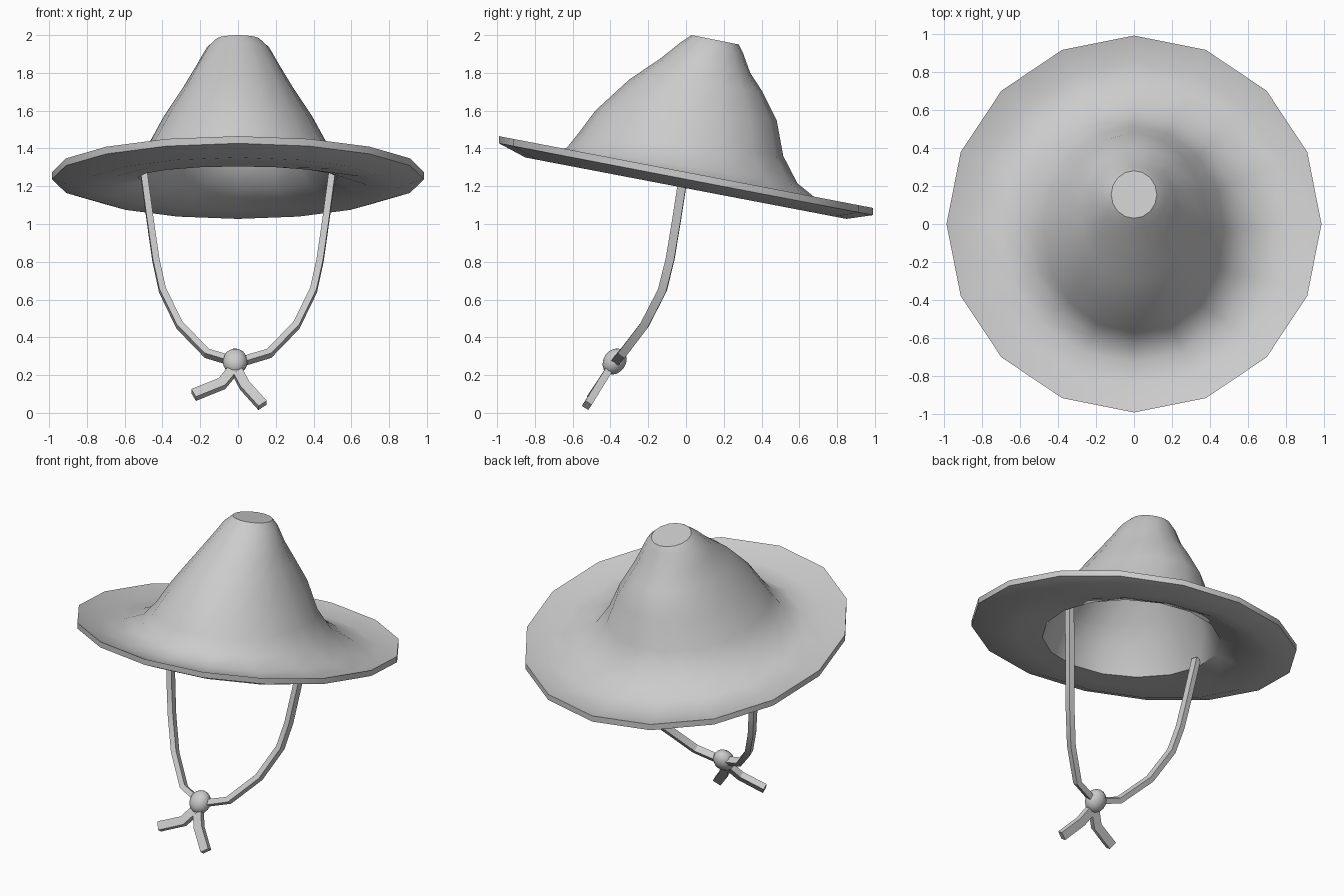
import bpy, bmesh, math
from mathutils import Vector

cube = bpy.data.objects.get("Cube")
if cube:
    bpy.data.objects.remove(cube)

grey = bpy.data.materials.new("plain_grey")
grey.use_nodes = True
grey.diffuse_color = (0.6, 0.6, 0.6, 1)
grey.node_tree.nodes["Principled BSDF"].inputs["Base Color"].default_value = (0.6, 0.6, 0.6, 1)

SIDES = 16


def finish(name, bm, angle):
    bmesh.ops.recalc_face_normals(bm, faces=bm.faces)
    mesh = bpy.data.meshes.new(name)
    bm.to_mesh(mesh)
    bm.free()
    mesh.materials.append(grey)
    obj = bpy.data.objects.new(name, mesh)
    bpy.context.collection.objects.link(obj)
    bpy.ops.object.select_all(action='DESELECT')
    obj.select_set(True)
    bpy.context.view_layer.objects.active = obj
    bpy.ops.object.shade_smooth_by_angle(angle=math.radians(angle))
    return obj


def skin(bm, loops):
    """Bridge successive vertex loops and cap both ends."""
    n = len(loops[0])
    for a, b in zip(loops, loops[1:]):
        for i in range(n):
            j = (i + 1) % n
            bm.faces.new((a[i], a[j], b[j], b[i]))
    bm.faces.new(loops[0])
    bm.faces.new(loops[-1])


def tilted_ring(bm, half_width, y_front, z_front, y_back, z_back):
    ring = []
    for i in range(SIDES):
        a = math.tau * i / SIDES
        t = (1 + math.sin(a)) / 2
        ring.append(bm.verts.new((half_width * math.cos(a),
                                  y_front + (y_back - y_front) * t,
                                  z_front + (z_back - z_front) * t)))
    return ring


def strap(name, points, width, depth):
    """Sweep a rectangular section along a path."""
    bm = bmesh.new()
    pts = [Vector(p) for p in points]
    facing = Vector((0, -0.83, 0.56))
    loops = []
    for i, p in enumerate(pts):
        t = (pts[min(i + 1, len(pts) - 1)] - pts[max(i - 1, 0)]).normalized()
        side = t.cross(facing).normalized()
        out = side.cross(t).normalized()
        loops.append([bm.verts.new(p + side * sx * width / 2 + out * sy * depth / 2)
                      for sx, sy in ((-1, -1), (1, -1), (1, 1), (-1, 1))])
    skin(bm, loops)
    return finish(name, bm, 30)


# Hat: underside, brim edge and crown as one skin of tilted rings
# (half width, front y, front z, back y, back z)
brim_top = [(0.985, -0.99, 1.465, 0.99, 1.085),
            (0.84, -0.85, 1.39, 0.85, 1.065),
            (0.70, -0.73, 1.37, 0.72, 1.11)]
crown = [(0.56, -0.63, 1.405, 0.59, 1.215),
         (0.475, -0.57, 1.48, 0.515, 1.36),
         (0.39, -0.48, 1.60, 0.48, 1.55),
         (0.285, -0.30, 1.765, 0.405, 1.70),
         (0.22, -0.13, 1.88, 0.34, 1.80),
         (0.165, -0.03, 1.96, 0.30, 1.91),
         (0.12, 0.03, 2.0, 0.28, 1.95)]
opening = (0.53, -0.58, 1.305, 0.53, 1.185)
inner = [(w - 0.03, yf + 0.035, zf - 0.02, yb - 0.035, zb - 0.02)
         for w, yf, zf, yb, zb in reversed(crown[1:])]
brim_under = [(w, yf, zf - 0.038, yb, zb - 0.038) for w, yf, zf, yb, zb in reversed(brim_top)]
bm = bmesh.new()
skin(bm, [tilted_ring(bm, *r) for r in inner + [opening] + brim_under + brim_top + crown])
finish("hat", bm, 42)

# Chin straps, mirrored left and right
chin = [(0.50, -0.01, 1.28), (0.465, -0.05, 1.02), (0.435, -0.085, 0.81), (0.40, -0.125, 0.65),
        (0.31, -0.22, 0.465), (0.165, -0.335, 0.315), (0.03, -0.37, 0.275)]
for name, s in (("left_chin_strap", 1), ("right_chin_strap", -1)):
    strap(name, [(s * x, y, z) for x, y, z in chin], 0.035, 0.045)

# Loose tails below the knot
strap("left_tail", [(-0.015, -0.40, 0.24), (0.035, -0.46, 0.145), (0.13, -0.525, 0.04)], 0.055, 0.04)
strap("right_tail", [(-0.015, -0.40, 0.24), (-0.085, -0.455, 0.155), (-0.235, -0.495, 0.095)], 0.055, 0.04)

# Knot
bm = bmesh.new()
bmesh.ops.create_uvsphere(bm, u_segments=12, v_segments=8, radius=0.07)
knot = finish("knot", bm, 60)
knot.scale = (0.95, 0.85, 1.05)
knot.rotation_euler = (math.radians(-34), 0, 0)
knot.location = (-0.015, -0.378, 0.272)
